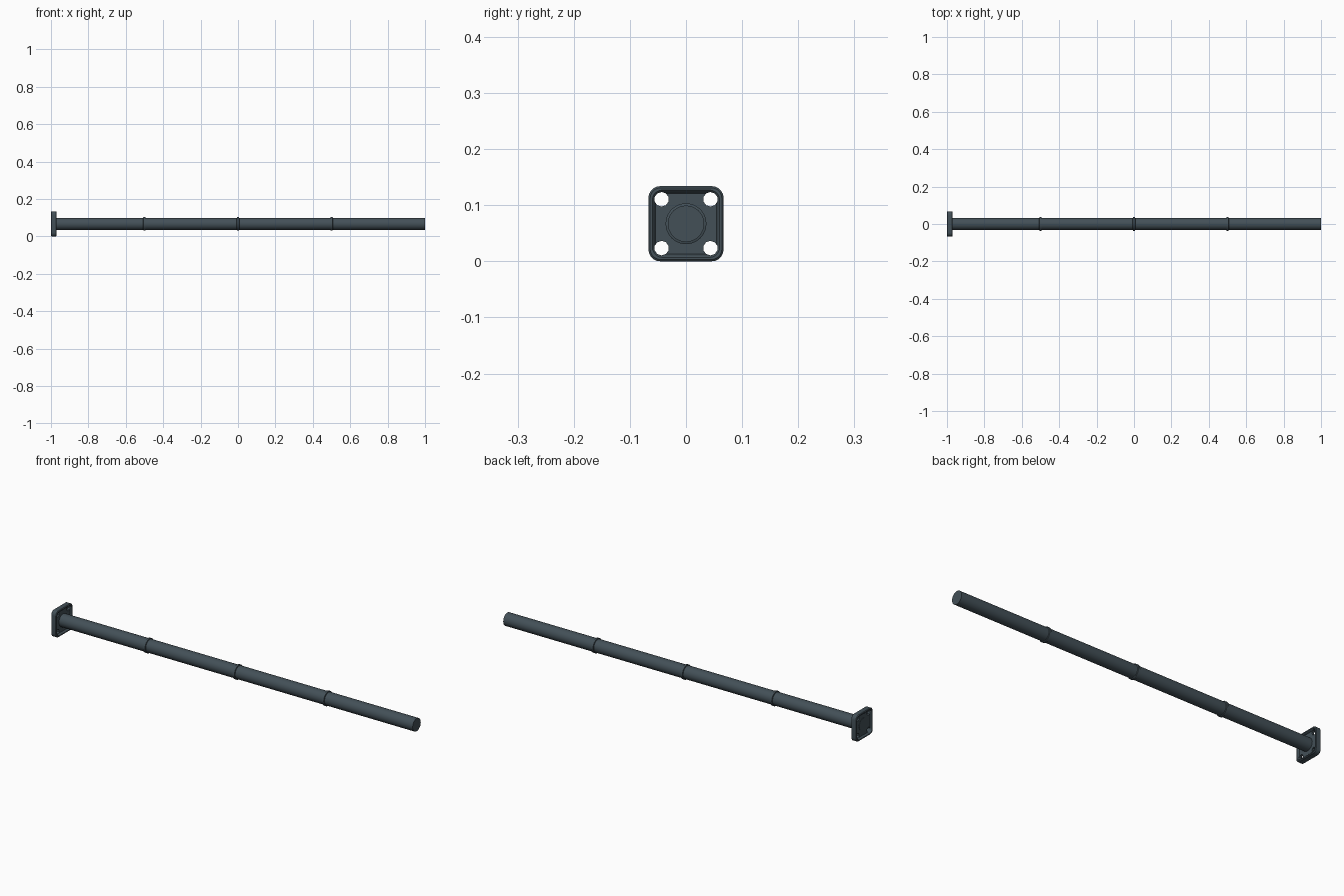
import bpy, bmesh, math
from mathutils import Matrix

if "Cube" in bpy.data.objects:
    bpy.data.objects.remove(bpy.data.objects["Cube"])

CZ = 0.067  # height of the pole axis

steel = bpy.data.materials.new("dark_slate_steel")
steel.diffuse_color = (0.056, 0.080, 0.096, 1)
steel.use_nodes = True
steel.node_tree.nodes["Principled BSDF"].inputs["Base Color"].default_value = steel.diffuse_color


def finish(name, bm):
    bmesh.ops.recalc_face_normals(bm, faces=bm.faces)
    me = bpy.data.meshes.new(name)
    bm.to_mesh(me)
    bm.free()
    ob = bpy.data.objects.new(name, me)
    bpy.context.collection.objects.link(ob)
    me.materials.append(steel)
    return ob


def smooth(ob):
    bpy.ops.object.select_all(action='DESELECT')
    ob.select_set(True)
    bpy.context.view_layer.objects.active = ob
    bpy.ops.object.shade_smooth_by_angle(angle=math.radians(35))


def loft(name, loops):
    """Skin a list of equal-length point loops and cap both ends."""
    bm = bmesh.new()
    rings = [[bm.verts.new(p) for p in loop] for loop in loops]
    n = len(rings[0])
    for a, b in zip(rings, rings[1:]):
        for i in range(n):
            j = (i + 1) % n
            bm.faces.new((a[i], a[j], b[j], b[i]))
    bm.faces.new(rings[0])
    bm.faces.new(rings[-1])
    return finish(name, bm)


def circle(x, r, n=24):
    return [(x, r * math.cos(2 * math.pi * i / n), CZ + r * math.sin(2 * math.pi * i / n))
            for i in range(n)]


def rounded_square(x, half, rad, seg=5):
    pts = []
    for k in range(4):
        mid = math.pi / 4 + k * math.pi / 2
        cy = math.copysign(half - rad, math.cos(mid))
        cz = math.copysign(half - rad, math.sin(mid))
        for s in range(seg + 1):
            a = k * math.pi / 2 + s / seg * math.pi / 2
            pts.append((x, cy + rad * math.cos(a), CZ + cz + rad * math.sin(a)))
    return pts


# Pole shaft, running into the mounting plate
smooth(loft("pole_shaft", [circle(-0.992, 0.0325), circle(1.0, 0.0325)]))

# Joint collars
for i, x in enumerate((-0.5, 0.0, 0.5)):
    prof = [(-0.007, 0.032), (-0.005, 0.0365), (0.005, 0.0365), (0.007, 0.032)]
    smooth(loft(f"joint_collar_{i + 1}", [circle(x + dx, r) for dx, r in prof]))

# Mounting plate: rounded square with a raised rim on both faces
plate_profile = [(-0.991, 0.054, 0.014), (-0.998, 0.058, 0.017), (-1.0, 0.060, 0.018),
                 (-1.0, 0.064, 0.019), (-0.997, 0.067, 0.021), (-0.973, 0.067, 0.021),
                 (-0.970, 0.064, 0.019), (-0.970, 0.060, 0.018), (-0.972, 0.058, 0.017),
                 (-0.979, 0.054, 0.014)]
plate = loft("mounting_plate", [rounded_square(*p) for p in plate_profile])

# Bolt holes
bm = bmesh.new()
for sy in (-1, 1):
    for sz in (-1, 1):
        m = (Matrix.Translation((-0.985, sy * 0.0435, CZ + sz * 0.0435))
             @ Matrix.Rotation(math.pi / 2, 4, 'Y') @ Matrix.Rotation(math.pi / 10, 4, 'Z'))
        bmesh.ops.create_cone(bm, cap_ends=True, segments=10, radius1=0.013,
                              radius2=0.013, depth=0.1, matrix=m)
cutter = finish("bolt_hole_cutter", bm)
cutter.hide_render = True
mod = plate.modifiers.new("bolt_holes", 'BOOLEAN')
mod.operation = 'DIFFERENCE'
mod.solver = 'EXACT'
mod.object = cutter
bpy.ops.object.select_all(action='DESELECT')
plate.select_set(True)
bpy.context.view_layer.objects.active = plate
bpy.ops.object.modifier_apply(modifier=mod.name)
bpy.data.objects.remove(cutter, do_unlink=True)
smooth(plate)
